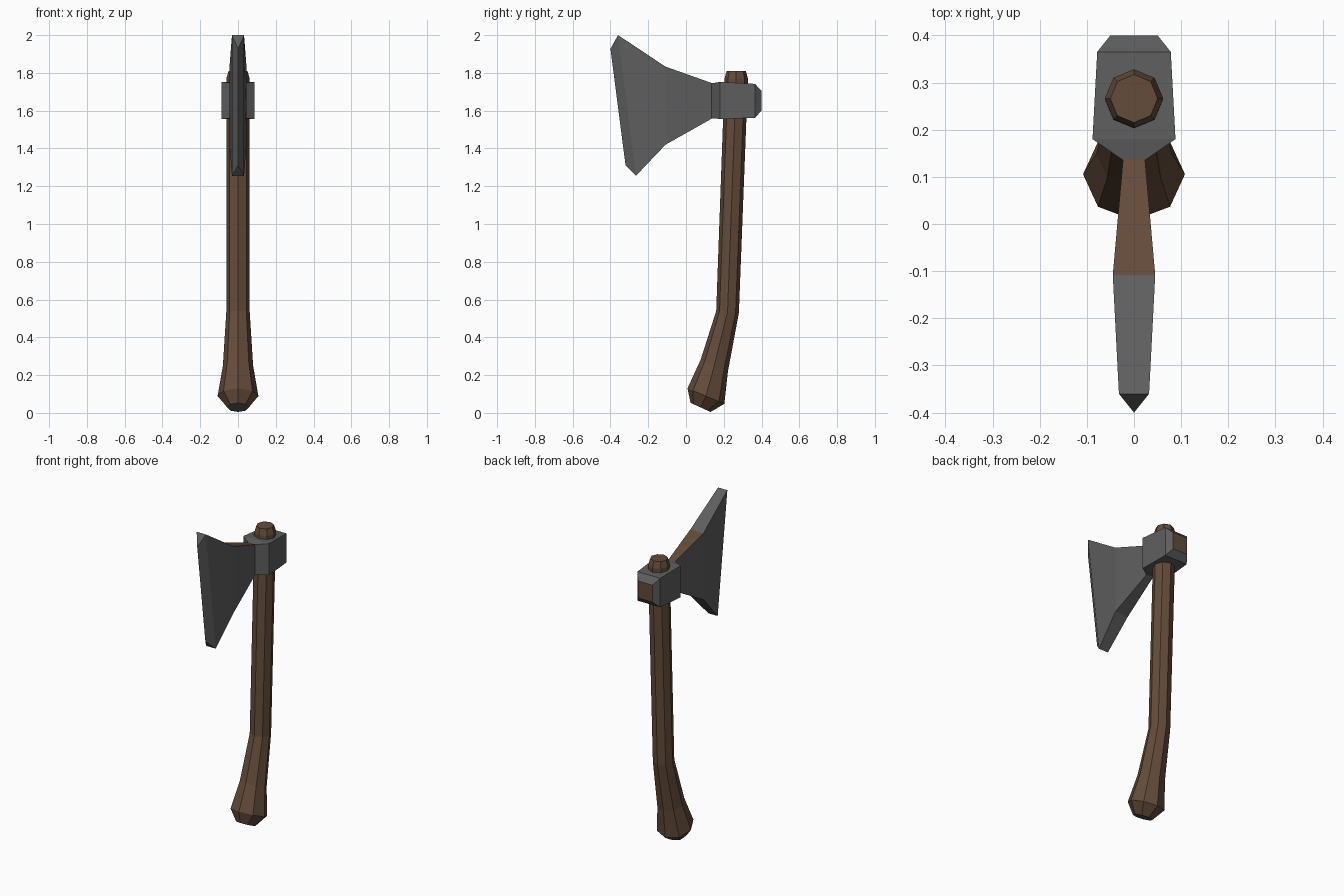
import bpy, bmesh, math

if "Cube" in bpy.data.objects:
    bpy.data.objects.remove(bpy.data.objects["Cube"])

def material(name, rgb):
    m = bpy.data.materials.new(name)
    m.diffuse_color = (*rgb, 1)
    m.use_nodes = True
    m.node_tree.nodes["Principled BSDF"].inputs["Base Color"].default_value = m.diffuse_color
    return m

metal = material("dark steel", (0.112, 0.112, 0.112))
wood = material("brown wood", (0.125, 0.072, 0.043))

def finish(name, bm, rule=None):
    """Make an object; rule(face) picks wood (0) or steel (1)."""
    bmesh.ops.recalc_face_normals(bm, faces=bm.faces)
    bm.normal_update()
    for f in bm.faces:
        f.material_index = rule(f)
    me = bpy.data.meshes.new(name)
    bm.to_mesh(me)
    bm.free()
    me.materials.append(wood)
    me.materials.append(metal)
    ob = bpy.data.objects.new(name, me)
    bpy.context.collection.objects.link(ob)
    return ob

def loft(name, rings, rule):
    """Bridge equal-length rings of points and cap both ends."""
    bm = bmesh.new()
    loops = [[bm.verts.new(p) for p in r] for r in rings]
    n = len(loops[0])
    for a, b in zip(loops, loops[1:]):
        for i in range(n):
            j = (i + 1) % n
            bm.faces.new((a[i], a[j], b[j], b[i]))
    bm.faces.new(loops[0])
    bm.faces.new(loops[-1])
    bmesh.ops.remove_doubles(bm, verts=bm.verts, dist=0.0005)
    bmesh.ops.dissolve_degenerate(bm, edges=bm.edges, dist=0.0005)
    return finish(name, bm, rule)

# Handle: tilted octagons given by front point, back point and side radius
sections = [(0.024, 0.053, 0.130, 0.005, 0.057),
            (0.008, 0.130, 0.203, 0.048, 0.108),
            (0.077, 0.280, 0.222, 0.220, 0.080),
            (0.160, 0.540, 0.280, 0.530, 0.062),
            (0.204, 1.770, 0.328, 1.770, 0.062),
            (0.215, 1.810, 0.317, 1.810, 0.050)]

def octagon(yf, zf, yb, zb, rx):
    pts = []
    for i in range(8):
        a = math.tau * i / 8
        t = 0.5 + 0.5 * math.sin(a)
        pts.append((rx * math.cos(a), yf + (yb - yf) * t, zf + (zb - zf) * t))
    return pts

loft("handle", [octagon(*s) for s in sections],
     lambda f: 1 if f.calc_center_median().z < 0.04 and len(f.verts) == 8 else 0)

def rect(w, yt, zt, yb, zb):
    return [(-w, yb, zb), (w, yb, zb), (w, yt, zt), (-w, yt, zt)]

# Head socket around the handle, with a wooden back face
loft("axe_socket", [rect(0.023, 0.135, 1.745, 0.135, 1.560),
                    rect(0.088, 0.180, 1.752, 0.180, 1.556),
                    rect(0.078, 0.365, 1.742, 0.365, 1.562),
                    rect(0.050, 0.400, 1.705, 0.400, 1.600)],
     lambda f: 0 if f.normal.y > 0.95 else 1)

# Blade: flares out, then tapers to the cutting edge; upper neck face is wood
loft("axe_blade", [rect(0.023, 0.140, 1.745, 0.140, 1.560),
                   rect(0.045, -0.108, 1.833, -0.108, 1.420),
                   rect(0.032, -0.360, 2.000, -0.265, 1.255),
                   rect(0.000, -0.400, 1.928, -0.320, 1.310)],
     lambda f: 0 if f.normal.z > 0.5 and f.calc_center_median().y > -0.1 else 1)
